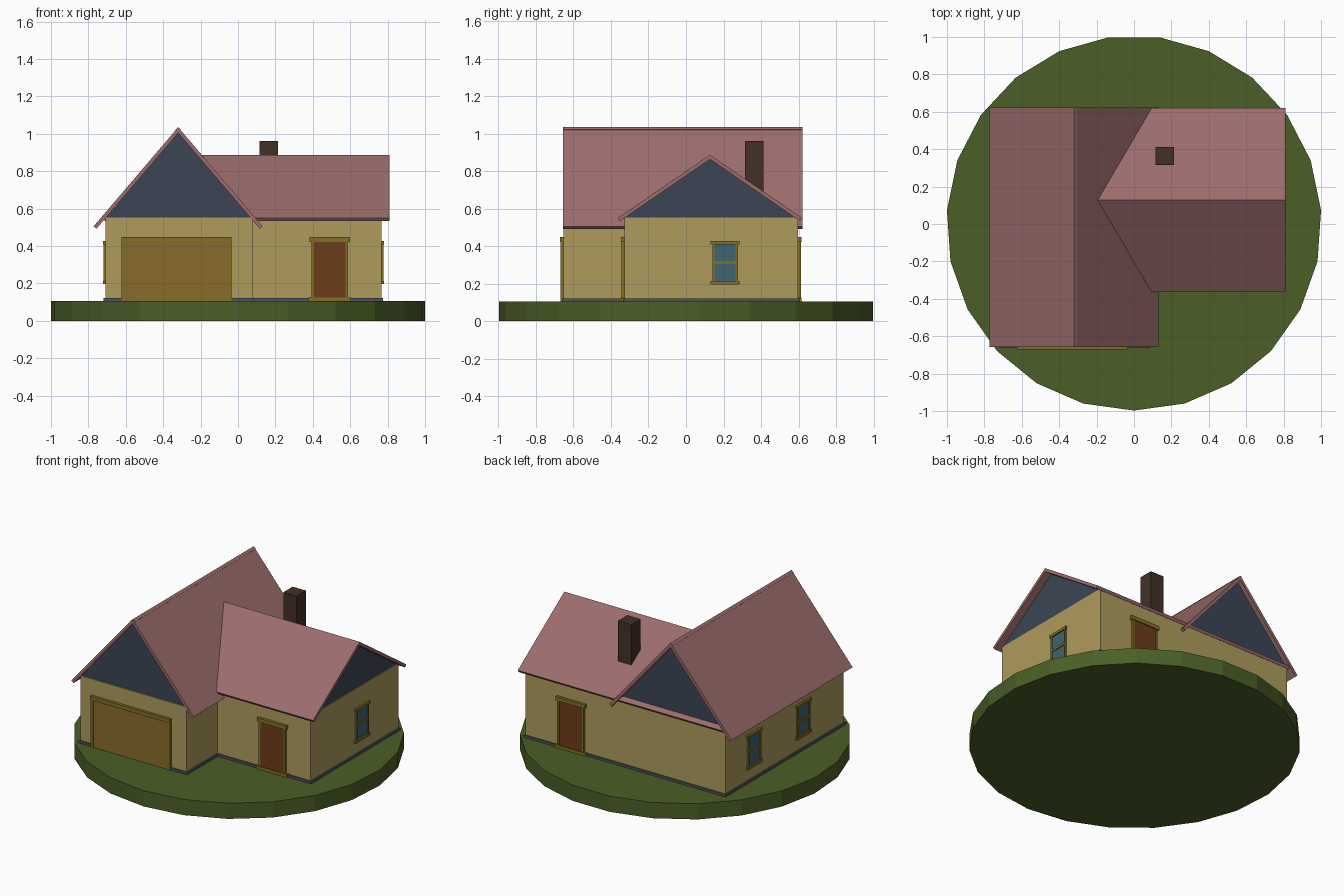
import bpy, bmesh
from math import pi, hypot
from mathutils import Matrix, Vector

if "Cube" in bpy.data.objects:
    bpy.data.objects.remove(bpy.data.objects["Cube"])


def mat(name, r, g, b):
    m = bpy.data.materials.new(name)
    m.diffuse_color = (r, g, b, 1)
    m.use_nodes = True
    m.node_tree.nodes["Principled BSDF"].inputs["Base Color"].default_value = m.diffuse_color
    return m


GRASS = mat("grass", .07, .114, .02)
WALL = mat("wall", .42, .33, .11)
ROOF = mat("roof", .33, .15, .15)
SLATE = mat("gable", .045, .06, .09)
TRIM = mat("trim", .22, .16, .017)
GARAGE = mat("garage", .25, .15, .025)
DOOR = mat("door", .15, .045, .01)
GLASS = mat("glass", .05, .13, .16)
BASE = mat("plinth", .08, .085, .105)
BRICK = mat("brick", .055, .03, .02)


def finish(name, bm, material):
    bmesh.ops.recalc_face_normals(bm, faces=bm.faces)
    me = bpy.data.meshes.new(name)
    bm.to_mesh(me)
    bm.free()
    me.materials.append(material)
    ob = bpy.data.objects.new(name, me)
    bpy.context.collection.objects.link(ob)
    return ob


def add_prism(bm, pts, off):
    """Extrude a planar outline along an offset vector."""
    lo = [bm.verts.new(p) for p in pts]
    hi = [bm.verts.new(Vector(p) + Vector(off)) for p in pts]
    bm.faces.new(lo)
    bm.faces.new(hi[::-1])
    n = len(pts)
    for i in range(n):
        j = (i + 1) % n
        bm.faces.new((lo[i], lo[j], hi[j], hi[i]))


def prism(name, pts, off, material):
    bm = bmesh.new()
    add_prism(bm, pts, off)
    return finish(name, bm, material)


def boxes(name, items, material, M=Matrix()):
    """Boxes given as (x0, x1, y0, y1, z0, z1), merged into one object."""
    bm = bmesh.new()
    for x0, x1, y0, y1, z0, z1 in items:
        add_prism(bm, [(x0, y0, z0), (x1, y0, z0), (x1, y1, z0), (x0, y1, z0)], (0, 0, z1 - z0))
    bm.transform(M)
    return finish(name, bm, material)


# Lawn disc, 23 sides with a corner at the front
bm = bmesh.new()
bmesh.ops.create_cone(bm, cap_ends=True, segments=23, radius1=1.0023, radius2=1.0023, depth=.105,
                      matrix=Matrix.Translation((0, .005, .0525)) @ Matrix.Rotation(-pi / 2, 4, 'Z')
                      @ Matrix.Rotation(pi / 2, 4, 'Z'))
low = min(bm.verts, key=lambda v: v.co.y)
if abs(low.co.x) > .01:
    bmesh.ops.rotate(bm, verts=bm.verts, cent=(0, .005, 0), matrix=Matrix.Rotation(pi, 3, 'Z'))
    low = min(bm.verts, key=lambda v: v.co.y)
    if abs(low.co.x) > .01:
        ang = Vector((0, -1)).angle_signed(Vector((low.co.x, low.co.y - .005)))
        bmesh.ops.rotate(bm, verts=bm.verts, cent=(0, .005, 0), matrix=Matrix.Rotation(ang, 3, 'Z'))
finish("lawn", bm, GRASS)

# Walls and plinth as an L-shaped outline
L, R, G = -.709, .767, .077          # left, right, garage wing right
F, S, B = -.653, -.328, .598         # front, step, back


def l_shape(e, z):
    return [(L - e, F - e, z), (G + e, F - e, z), (G + e, S - e, z),
            (R + e, S - e, z), (R + e, B + e, z), (L - e, B + e, z)]


prism("walls", l_shape(0, .1), (0, 0, .453), WALL)
prism("plinth", l_shape(.009, .1), (0, 0, .021), BASE)

# Slate gables filling the roofs
prism("garage_gable", [(-.704, F + .008, .553), (.066, F + .008, .553), (-.319, F + .008, 1.01)],
      (0, B - F - .014, 0), SLATE)
prism("side_gable", [(.1, S + .005, .553), (.1, B - .005, .553), (.1, .127, .862)],
      (R - .105, 0, 0), SLATE)

# Roof slopes: flat slabs set back along their own normals
T = .02
for side, name in ((-1, "left"), (1, "right")):
    h, d = .53, .452
    k = T / hypot(h, d)
    xe = -.32 + side * d
    prism("garage_roof_" + name, [(-.32, -.657, 1.035), (-.32, .622, 1.035),
                                  (xe, .622, .505), (xe, -.657, .505)],
          (-side * h * k, 0, -d * k), ROOF)
for side, name, xin in ((-1, "front", .05), (1, "back", -.715)):
    h, d = .338, .492
    k = T / hypot(h, d)
    ye = .128 + side * d
    prism("side_roof_" + name, [(-.2, .128, .887), (.81, .128, .887),
                                (.81, ye, .549), (xin, ye, .549)],
          (0, -side * h * k, -d * k), ROOF)

boxes("chimney", [(.115, .213, .315, .413, .6, .961)], BRICK)


# Openings: local x runs along the wall, -y points outwards
def place(x, y, deg):
    return Matrix.Translation((x, y, 0)) @ Matrix.Rotation(deg * pi / 180, 4, 'Z')


def door(name, M):
    boxes(name, [(-.086, .086, -.011, .01, .12, .422)], DOOR, M)
    boxes(name + "_frame", [(-.098, -.085, -.015, .01, .1, .43), (.085, .098, -.015, .01, .1, .43),
                            (-.108, .108, -.018, .01, .421, .447),
                            (-.115, .115, -.018, .01, .1, .125)], TRIM, M)


def window(name, M):
    boxes(name + "_glass", [(-.06, .06, -.004, .01, .21, .415)], GLASS, M)
    boxes(name + "_frame", [(-.068, -.056, -.01, .01, .205, .415), (.056, .068, -.01, .01, .205, .415),
                            (-.06, .06, -.01, .01, .304, .319),
                            (-.077, .077, -.013, .01, .408, .426),
                            (-.077, .077, -.013, .01, .196, .213)], TRIM, M)


M = place(-.33, F, 0)
boxes("garage_door", [(-.275, .275, -.011, .01, .1, .425)], GARAGE, M)
boxes("garage_frame", [(-.294, -.273, -.016, .01, .1, .43), (.273, .294, -.016, .01, .1, .43),
                       (-.294, .294, -.018, .01, .421, .447)], TRIM, M)
door("front_door", place(.49, S, 0))
door("back_door", place(.425, B, 180))
window("right_window", place(R, .208, 90))
window("left_back_window", place(L, .30, -90))
window("left_front_window", place(L, -.22, -90))
